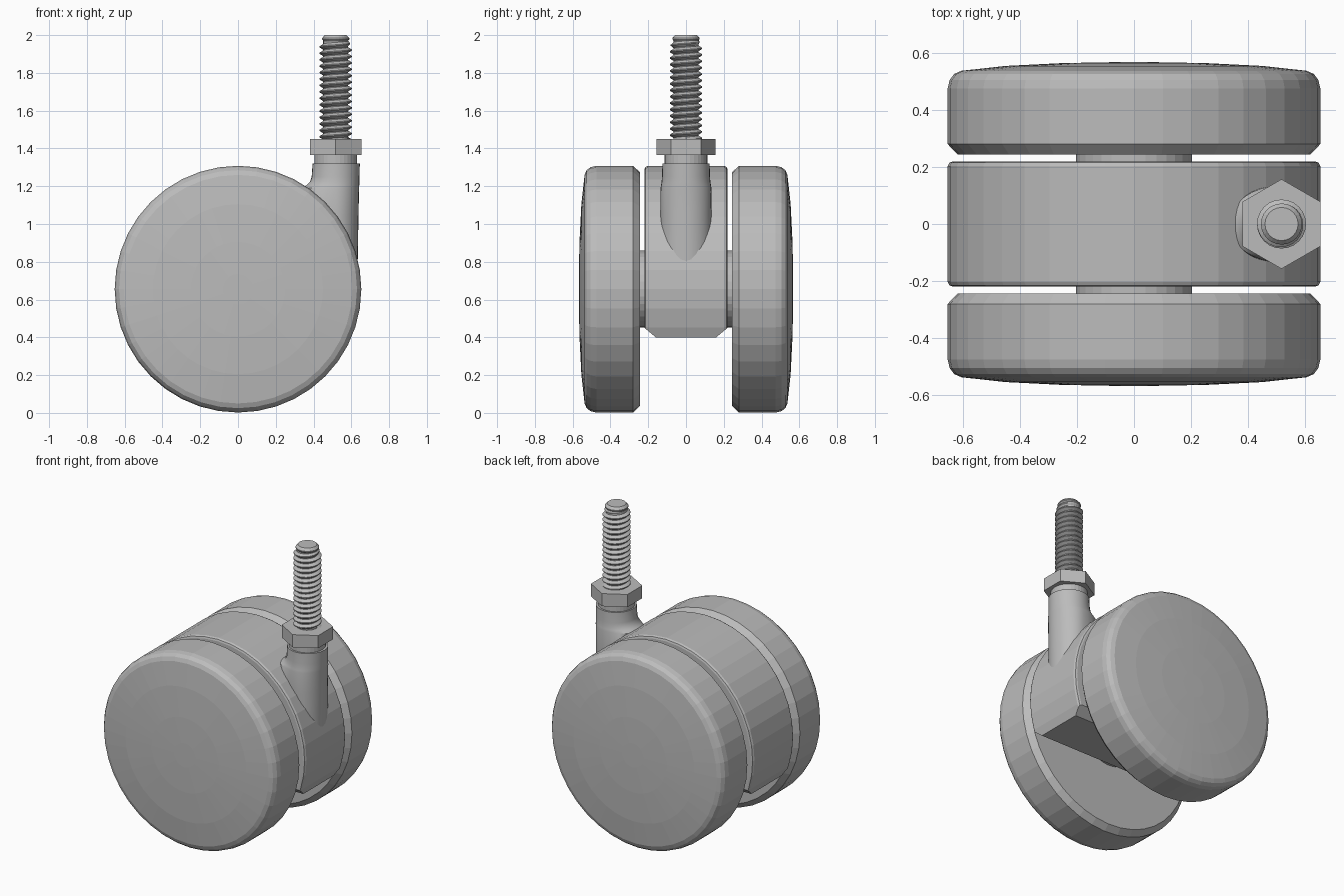
import bpy, bmesh
from math import sin, cos, pi, tau
from mathutils import Vector

if "Cube" in bpy.data.objects:
    bpy.data.objects.remove(bpy.data.objects["Cube"], do_unlink=True)

grey = bpy.data.materials.new("mid grey")
grey.use_nodes = True
colour = (0.5, 0.5, 0.5, 1)
grey.diffuse_color = colour
grey.node_tree.nodes["Principled BSDF"].inputs["Base Color"].default_value = colour

WHEEL_Z = 0.655
STEM_X = 0.517


def finish(bm, name):
    bmesh.ops.recalc_face_normals(bm, faces=bm.faces)
    mesh = bpy.data.meshes.new(name)
    bm.to_mesh(mesh)
    bm.free()
    mesh.materials.append(grey)
    obj = bpy.data.objects.new(name, mesh)
    bpy.context.collection.objects.link(obj)
    return obj


def loft(rings, capped=True):
    """Skin equal-length rings of points, closing the ends."""
    bm = bmesh.new()
    loops = [[bm.verts.new(p) for p in ring] for ring in rings]
    n = len(loops[0])
    for a, b in zip(loops, loops[1:]):
        for i in range(n if capped else n - 1):
            j = (i + 1) % n
            bm.faces.new((a[i], a[j], b[j], b[i]))
    if capped:
        bm.faces.new(loops[0])
        bm.faces.new(loops[-1])
    return bm


def lathe_y(profile, n):
    """Turn (radius, y) points about the wheel axis."""
    return loft([[(r * cos(tau * i / n), y, WHEEL_Z + r * sin(tau * i / n))
                  for i in range(n)] for r, y in profile])


def lathe_z(profile, n, turn=0.0):
    """Turn (radius, z) points about the stem axis."""
    return loft([[(STEM_X + r * cos(tau * i / n + turn), r * sin(tau * i / n + turn), z)
                  for i in range(n)] for r, z in profile])


# Two wheels: chamfered inside, rounded rim and shallow dome outside
wheel = [(0.618, 0.243), (0.653, 0.28), (0.653, 0.475), (0.646, 0.505),
         (0.63, 0.526), (0.605, 0.537), (0.45, 0.554), (0.25, 0.564), (0.08, 0.567)]
for side, name in ((-1, "front_wheel"), (1, "back_wheel")):
    finish(lathe_y([(r, side * y) for r, y in wheel], 40), name)

# Axle
finish(lathe_y([(0.204, -0.3), (0.204, 0.3)], 32), "axle")

# Housing: drum cut flat below, with slanted lower edges
half = [(0.636, 0.219), (0.647, 0.215), (0.653, 0.203)]
bm = lathe_y([(r, -y) for r, y in half] + half[::-1], 40)
cuts = [((0, 0, 0.4), (0, 0, -1)),
        ((0, 0.16, 0.4), (0, 0.05, -0.06)),
        ((0, -0.16, 0.4), (0, -0.05, -0.06))]
for point, normal in cuts:
    cut = bmesh.ops.bisect_plane(bm, geom=bm.verts[:] + bm.edges[:] + bm.faces[:],
                                 plane_co=Vector(point), plane_no=Vector(normal).normalized(),
                                 clear_outer=True)
    bmesh.ops.holes_fill(bm, edges=[e for e in bm.edges if e.is_boundary], sides=0)
finish(bm, "housing")

# Stem socket: tapering post that flares into the housing on its inner side
sections = [(0.7, 0.632, 0.30, 0.14), (1.05, 0.638, 0.30, 0.135), (1.19, 0.641, 0.335, 0.135),
            (1.205, 0.642, 0.362, 0.132), (1.225, 0.642, 0.382, 0.129),
            (1.25, 0.643, 0.39, 0.127), (1.32, 0.645, 0.395, 0.125)]
rings = []
for z, right, left, depth in sections:
    ring = []
    for i in range(32):
        c, s = cos(tau * i / 32), sin(tau * i / 32)
        reach = right - STEM_X if c > 0 else STEM_X - left
        ring.append((STEM_X + reach * c, depth * s, z))
    rings.append(ring)
socket = finish(loft(rings), "stem_socket")
bpy.ops.object.select_all(action="DESELECT")
socket.select_set(True)
bpy.context.view_layer.objects.active = socket
bpy.ops.object.shade_smooth_by_angle()

# Collar and hexagonal nut
finish(lathe_z([(0.113, 1.3), (0.113, 1.37)], 32), "collar")
finish(lathe_z([(0.157, 1.365), (0.157, 1.45)], 6, pi / 6), "hex_nut")

# Threaded rod: core with a chamfered tip, and a helical ridge
ROOT, CREST, PITCH, STEPS = 0.066, 0.086, 0.034, 24
finish(lathe_z([(ROOT, 1.44), (ROOT, 1.97), (0.072, 1.978), (0.072, 1.984), (0.058, 2.0)], 24),
       "rod_core")
turns = 15.5
count = int(turns * STEPS)
rows = []
for i in range(count + 1):
    a = tau * i / STEPS
    z = 1.445 + PITCH * i / STEPS
    fade = min(1, (count - i) / STEPS)
    crest = ROOT + (CREST - ROOT) * fade
    rows.append([(STEM_X + r * cos(a), r * sin(a), z + dz * PITCH)
                 for r, dz in ((ROOT - 0.002, -0.48), (crest, -0.08),
                               (crest, 0.08), (ROOT - 0.002, 0.48))])
finish(loft(rows, capped=False), "rod_thread")
